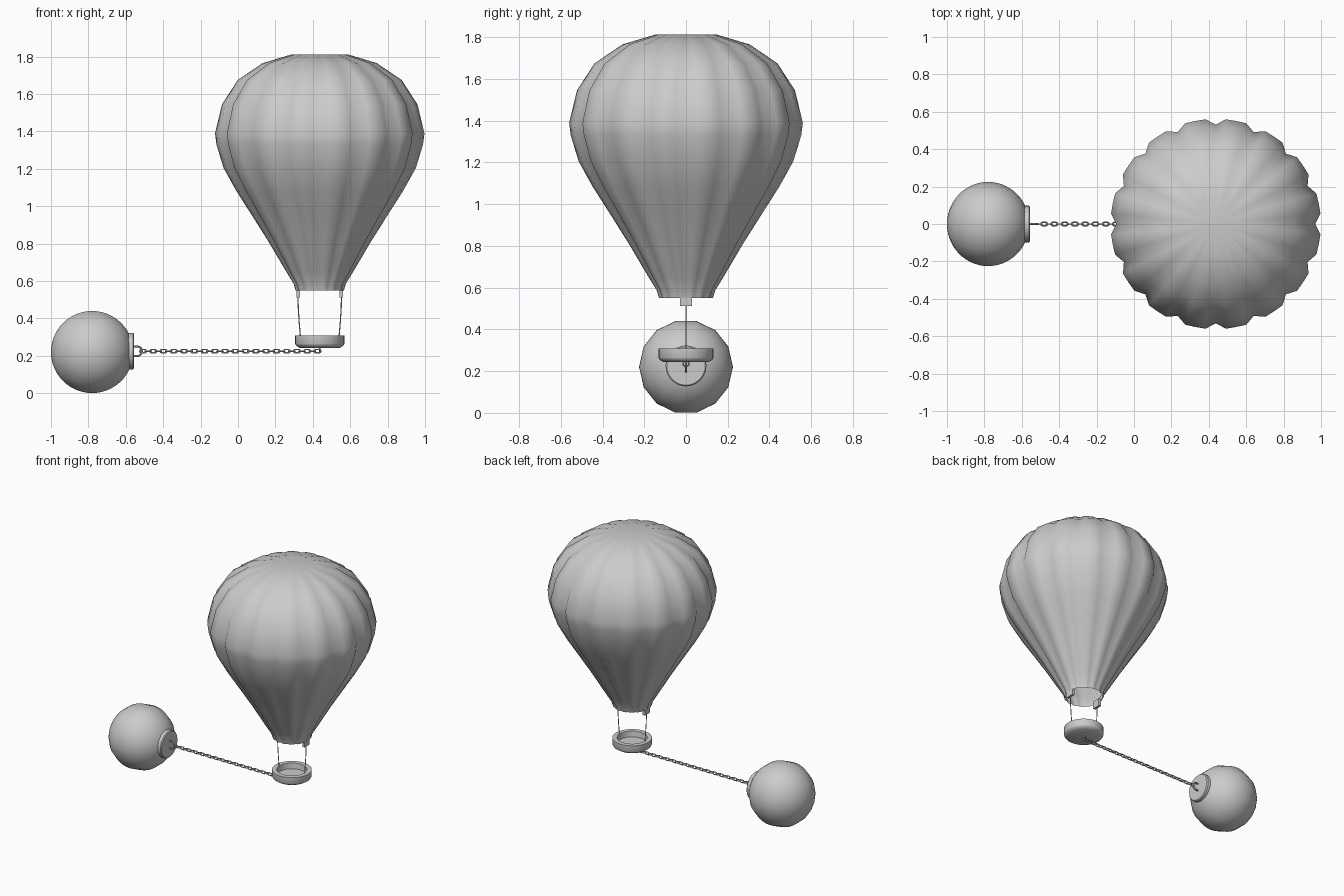
import bpy, bmesh, math
from mathutils import Matrix, Vector

if "Cube" in bpy.data.objects:
    bpy.data.objects.remove(bpy.data.objects["Cube"])

grey = bpy.data.materials.new("plain grey")
grey.diffuse_color = (0.6, 0.6, 0.6, 1)
grey.use_nodes = True
grey.node_tree.nodes["Principled BSDF"].inputs["Base Color"].default_value = grey.diffuse_color
CX = 0.437           # balloon axis
CHAIN_Z = 0.225


def finish(name, bm, angle=40):
    bmesh.ops.recalc_face_normals(bm, faces=bm.faces)
    me = bpy.data.meshes.new(name)
    bm.to_mesh(me)
    bm.free()
    ob = bpy.data.objects.new(name, me)
    bpy.context.collection.objects.link(ob)
    me.materials.append(grey)
    bpy.ops.object.select_all(action='DESELECT')
    ob.select_set(True)
    bpy.context.view_layer.objects.active = ob
    bpy.ops.object.shade_smooth_by_angle(angle=math.radians(angle))
    return ob


def lathe(profile, n, matrix, shape=lambda i, k: 1.0, phase=0.0):
    """Rings of (radius, height) around local z; zero radius becomes a pole."""
    bm = bmesh.new()
    rings = []
    for k, (r, z) in enumerate(profile):
        if r == 0:
            rings.append([bm.verts.new((0, 0, z))] * n)
            continue
        rings.append([bm.verts.new((r * shape(i, k) * math.cos(math.tau * i / n + phase),
                                    r * shape(i, k) * math.sin(math.tau * i / n + phase), z))
                      for i in range(n)])
    for a, b in zip(rings, rings[1:]):
        for i in range(n):
            j = (i + 1) % n
            bm.faces.new(list(dict.fromkeys((a[i], a[j], b[j], b[i]))))
    bm.transform(matrix)
    return bm


def tube(bm, points, radius, closed=False, sides=6):
    """Round wire along a path lying in one plane."""
    pts = [Vector(p) for p in points]
    n = len(pts)
    normal = (pts[1] - pts[0]).cross(pts[n // 2] - pts[0])
    normal = normal.normalized() if normal.length > 1e-9 else Vector((0, 1, 0))
    rings = []
    for i, p in enumerate(pts):
        before = pts[i - 1] if closed or i else p
        after = pts[(i + 1) % n] if closed or i < n - 1 else p
        side = (after - before).normalized().cross(normal)
        rings.append([bm.verts.new(p + radius * (math.cos(math.tau * s / sides) * side
                                                 + math.sin(math.tau * s / sides) * normal))
                      for s in range(sides)])
    for i in range(n if closed else n - 1):
        a, b = rings[i], rings[(i + 1) % n]
        for s in range(sides):
            t = (s + 1) % sides
            bm.faces.new((a[s], a[t], b[t], b[s]))
    if not closed:
        bm.faces.new(rings[0])
        bm.faces.new(rings[-1])


# Envelope: sixteen gores with a crease between each pair
envelope = [(0.13, 0.55), (0.14, 0.585), (0.18, 0.65), (0.275, 0.81), (0.37, 0.96),
            (0.447, 1.08), (0.517, 1.205), (0.555, 1.33), (0.5625, 1.39),
            (0.525, 1.545), (0.44, 1.675), (0.307, 1.765), (0.15, 1.812), (0, 1.805)]
gore = (0.945, 1.0, 0.998, 1.0)
finish("envelope", lathe(envelope, 64, Matrix.Translation((CX, 0, 0)),
                         lambda i, k: gore[i % 4]), 60)

# Basket: shallow round tub with a chamfered base
tub = [(0, 0.243), (0.108, 0.243), (0.127, 0.255), (0.132, 0.265), (0.132, 0.308),
       (0.1, 0.308), (0.095, 0.268), (0, 0.268)]
finish("basket", lathe(tub, 32, Matrix.Translation((CX, 0, 0))))

# Mouth clamps and suspension cables
for sign, label in ((-1, "left"), (1, "right")):
    bm = bmesh.new()
    bmesh.ops.create_cube(bm, size=1, matrix=Matrix.Translation((CX + sign * 0.115, 0, 0.54))
                          @ Matrix.Diagonal((0.018, 0.058, 0.055, 1)))
    finish(label + "_clamp", bm, 30)
    bm = bmesh.new()
    tube(bm, [(CX + sign * x, 0, z) for x, z in
              ((0.116, 0.53), (0.115, 0.46), (0.110, 0.38), (0.103, 0.30))], 0.003)
    finish(label + "_cable", bm)

# Ball: fourteen facets around the chain axis
along_x = Matrix.Rotation(math.pi / 2, 4, 'Y')
arc = [(0.225 * math.sin(math.pi * k / 28) if 0 < k < 28 else 0,
        -0.22 * math.cos(math.pi * k / 28)) for k in range(29)]
finish("ball", lathe(arc, 14, Matrix.Translation((-0.78, 0, 0.2205)) @ along_x,
                     phase=math.pi / 2), 60)

# Mounting plate on the ball
plate = [(0, -0.06), (0.098, -0.06), (0.098, 0.018), (0.092, 0.024), (0, 0.024)]
finish("mounting_plate", lathe(plate, 28, Matrix.Translation((-0.58, 0, CHAIN_Z)) @ along_x))

# Shackle on the plate
bm = bmesh.new()
bend = [(-0.565, 0, CHAIN_Z + 0.026)]
bend += [(-0.54 + 0.026 * math.cos(a), 0, CHAIN_Z + 0.026 * math.sin(a))
         for a in (math.pi / 2 - math.pi * k / 10 for k in range(11))]
bend += [(-0.565, 0, CHAIN_Z - 0.026)]
tube(bm, bend, 0.0055, sides=8)
finish("shackle", bm)

# Chain: oval links, alternately upright and flat
bm = bmesh.new()
COUNT, START, END = 35, -0.508, 0.425
for n in range(COUNT):
    x = START + (END - START) * n / (COUNT - 1)
    path = []
    for k in range(12):
        a = math.tau * (k + 0.5) / 12
        u = math.copysign(0.008, math.cos(a)) + 0.0095 * math.cos(a)
        v = 0.0095 * math.sin(a)
        path.append((x + u, 0, CHAIN_Z + v) if n % 2 == 0 else (x + u, v, CHAIN_Z))
    tube(bm, path, 0.0038, closed=True)
finish("chain", bm)

# Eye under the basket holding the last link
bm = bmesh.new()
tube(bm, [(CX, 0.014 * math.cos(math.tau * k / 12), 0.235 + 0.014 * math.sin(math.tau * k / 12))
          for k in range(12)], 0.0038, closed=True)
finish("basket_eye", bm)
